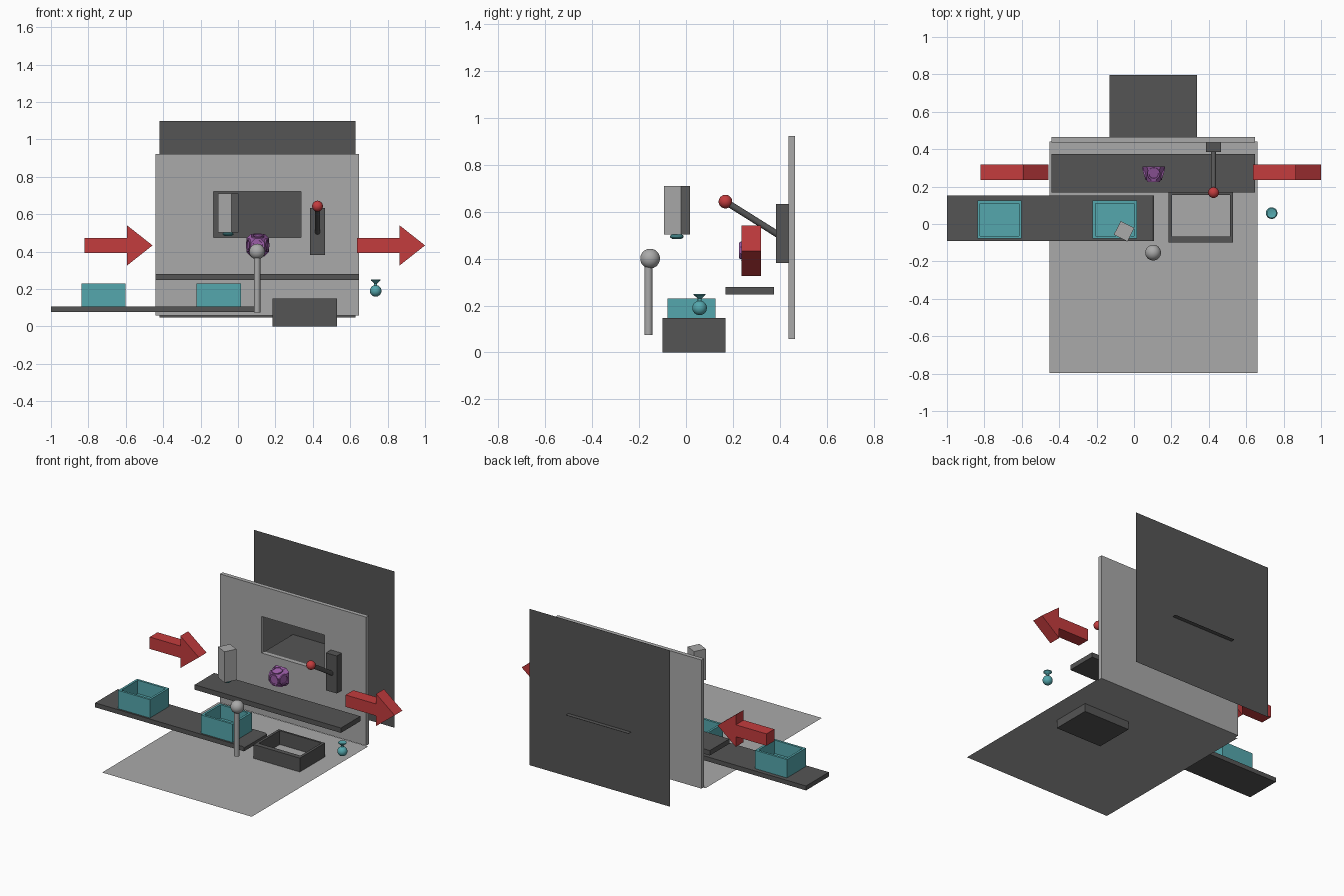
import bpy, bmesh, math
from mathutils import Vector, Matrix

if "Cube" in bpy.data.objects:
    bpy.data.objects.remove(bpy.data.objects["Cube"])


def mat(name, col):
    m = bpy.data.materials.new(name)
    m.diffuse_color = (*col, 1)
    m.use_nodes = True
    m.node_tree.nodes["Principled BSDF"].inputs["Base Color"].default_value = m.diffuse_color
    return m


GREY = mat("mid_grey", (0.4, 0.4, 0.4))
DARK = mat("dark_grey", (0.09, 0.09, 0.09))
TEAL = mat("teal", (0.09, 0.39, 0.42))
RED = mat("red", (0.55, 0.045, 0.048))
PURPLE = mat("purple", (0.33, 0.11, 0.39))


def finish(name, bm, material=GREY, smooth=False):
    bmesh.ops.recalc_face_normals(bm, faces=bm.faces)
    me = bpy.data.meshes.new(name)
    bm.to_mesh(me)
    bm.free()
    ob = bpy.data.objects.new(name, me)
    bpy.context.collection.objects.link(ob)
    me.materials.append(material)
    if smooth:
        bpy.context.view_layer.objects.active = ob
        bpy.ops.object.select_all(action='DESELECT')
        ob.select_set(True)
        bpy.ops.object.shade_smooth_by_angle()
    return ob


def box(name, x, y, z, material=GREY):
    bm = bmesh.new()
    bmesh.ops.create_cube(bm, size=1)
    for v in bm.verts:
        v.co = [(r[0] + r[1]) / 2 + c * (r[1] - r[0]) for c, r in zip(v.co, (x, y, z))]
    return finish(name, bm, material)


def sheet(name, corners, material=GREY):
    bm = bmesh.new()
    bm.faces.new([bm.verts.new(c) for c in corners])
    return finish(name, bm, material)


def extrude_xz(name, pts, y0, y1, material=GREY):
    bm = bmesh.new()
    f = bm.faces.new([bm.verts.new((x, y0, z)) for x, z in pts])
    r = bmesh.ops.extrude_face_region(bm, geom=[f])
    for v in r["geom"]:
        if isinstance(v, bmesh.types.BMVert):
            v.co.y = y1
    return finish(name, bm, material)


def tray(name, x, y, z, inner_x, inner_y, floor_z, material):
    # open container: a chain of rectangular loops, capped below and inside
    bm = bmesh.new()
    loops = []
    for (a, b), (c, d), h in ((x, y, z[0]), (x, y, z[1]), (inner_x, inner_y, z[1]), (inner_x, inner_y, floor_z)):
        loops.append([bm.verts.new(p) for p in ((a, c, h), (b, c, h), (b, d, h), (a, d, h))])
    for p, q in zip(loops, loops[1:]):
        for i in range(4):
            j = (i + 1) % 4
            bm.faces.new((p[i], p[j], q[j], q[i]))
    bm.faces.new(loops[0])
    bm.faces.new(loops[-1])
    return finish(name, bm, material)


def ball(name, c, r, material=GREY):
    bm = bmesh.new()
    bmesh.ops.create_uvsphere(bm, u_segments=32, v_segments=16, radius=r, matrix=Matrix.Translation(c))
    return finish(name, bm, material, True)


def lathe(name, profile, origin, axis=(0, 0, 1), material=GREY, closed=False):
    # profile of (radius, height) revolved about an axis
    bm = bmesh.new()
    vs = [bm.verts.new((r, 0, h)) for r, h in profile]
    edges = [bm.edges.new(p) for p in zip(vs, vs[1:])]
    if closed:
        edges.append(bm.edges.new((vs[-1], vs[0])))
    bmesh.ops.spin(bm, geom=vs + edges, cent=(0, 0, 0), axis=(0, 0, 1), angle=math.tau, steps=32)
    bmesh.ops.remove_doubles(bm, verts=bm.verts, dist=1e-5)
    q = Vector(axis).to_track_quat('Z', 'Y').to_matrix().to_4x4()
    bm.transform(Matrix.Translation(origin) @ q)
    return finish(name, bm, material, True)


def rod(name, a, b, r, material=GREY):
    a, b = Vector(a), Vector(b)
    n = (b - a).length
    return lathe(name, [(0, 0), (r, 0), (r, n), (0, n)], a, b - a, material)


# floor, rear screen and the ledge that pokes through the screen
sheet("floor", [(-.453, -.797, .055), (.66, -.797, .055), (.66, .44, .055), (-.453, .44, .055)])
sheet("rear_screen", [(-.42, .768, .047), (.627, .768, .047), (.627, .768, 1.098), (-.42, .768, 1.098)], DARK)
sheet("window_ledge", [(-.13, .46, .472), (.337, .46, .472), (.337, .797, .472), (-.13, .797, .472)], DARK)

# wall with window opening
wall = box("wall", (-.44, .648), (.436, .464), (.058, .923))
cutter = box("window_cutter", (-.13, .337), (.3, .6), (.474, .72))
cutter.hide_render = True
cut = wall.modifiers.new("window", 'BOOLEAN')
cut.operation = 'DIFFERENCE'
cut.object = cutter
bpy.context.view_layer.objects.active = wall
bpy.ops.object.modifier_apply(modifier=cut.name)
bpy.data.objects.remove(cutter)
box("counter", (-.44, .648), (.168, .375), (.247, .28), DARK)

# conveyor with two crates, and the drop bin
extrude_xz("conveyor", [(-1, .077), (-1, .107), (.097, .107), (.108, .1), (.108, .077)], -.09, .153, DARK)
for i, x in enumerate((-.838, -.222)):
    tray(f"crate_{i + 1}", (x, x + .237), (-.078, .125), (.107, .23),
         (x + .015, x + .222), (-.063, .11), .14, TEAL)
tray("drop_bin", (.185, .53), (-.1, .168), (0, .148), (.202, .512), (-.068, .155), .02, DARK)

# post with round knob
rod("post", (.102, -.16, .074), (.102, -.16, .4), .017)
ball("post_knob", (.102, -.153, .4), .042)

# lever
box("lever_base", (.385, .466), (.384, .436), (.381, .633), DARK)
rod("lever_arm", (.425, .41, .491), (.425, .168, .643), .014, DARK)
ball("lever_knob", (.425, .168, .643), .029, RED)

# hanging scanner with lens
scanner = box("scanner_body", (-.041, .041), (-.041, .041), (-.105, .103))
scanner.matrix_world = Matrix.Translation((-.053, -.039, .607)) @ Matrix.Rotation(math.radians(-27), 4, 'Z')
lathe("scanner_lens", [(0, 0), (.018, 0), (.029, .008), (.029, .014), (.02, .02), (.02, .035)],
      (-.053, -.039, .483), material=TEAL)

# direction arrows
for name, x in (("arrow_in", -.822), ("arrow_out", .635)):
    extrude_xz(name, [(x, .393), (x + .228, .393), (x + .228, .325), (x + .365, .433),
                      (x + .228, .541), (x + .228, .473), (x, .473)], .236, .319, RED)

# purple sensor: tapered, chamfered block with a shallow ring on each face
C = Vector((.105, 0, .435))
bm = bmesh.new()
bmesh.ops.create_cone(bm, cap_ends=True, segments=4, radius1=.06 * math.sqrt(2), radius2=.036 * math.sqrt(2),
                      depth=.078, matrix=Matrix.Translation(C + Vector((0, .269, 0)))
                      @ Matrix.Rotation(math.pi / 2, 4, 'X') @ Matrix.Rotation(math.pi / 4, 4, 'Z'))
sides = [e for e in bm.edges if abs(e.verts[0].co.y - e.verts[1].co.y) > .01]
bmesh.ops.bevel(bm, geom=sides, offset=.022, segments=1, affect='EDGES')
finish("sensor_body", bm, PURPLE)
RING = [(.024, -.004), (.034, -.004), (.034, .005), (.025, .005)]
lathe("sensor_ring_front", RING, C + Vector((0, .23, 0)), (0, -1, 0), PURPLE, True)
for name, dx, dz in (("left", -1, 0), ("right", 1, 0), ("top", 0, 1), ("bottom", 0, -1)):
    lathe("sensor_ring_" + name, RING, C + Vector((dx * .048, .269, dz * .048)),
          (dx, -.3, dz), PURPLE, True)

# small flask with flared neck
R = .031
prof = [(R * math.sin(t), -R * math.cos(t)) for t in [i * math.radians(165) / 14 for i in range(15)]]
lathe("flask", prof + [(.008, .04), (.026, .056), (.026, .06), (.02, .06), (0, .05)], (.736, .058, .19), material=TEAL)
